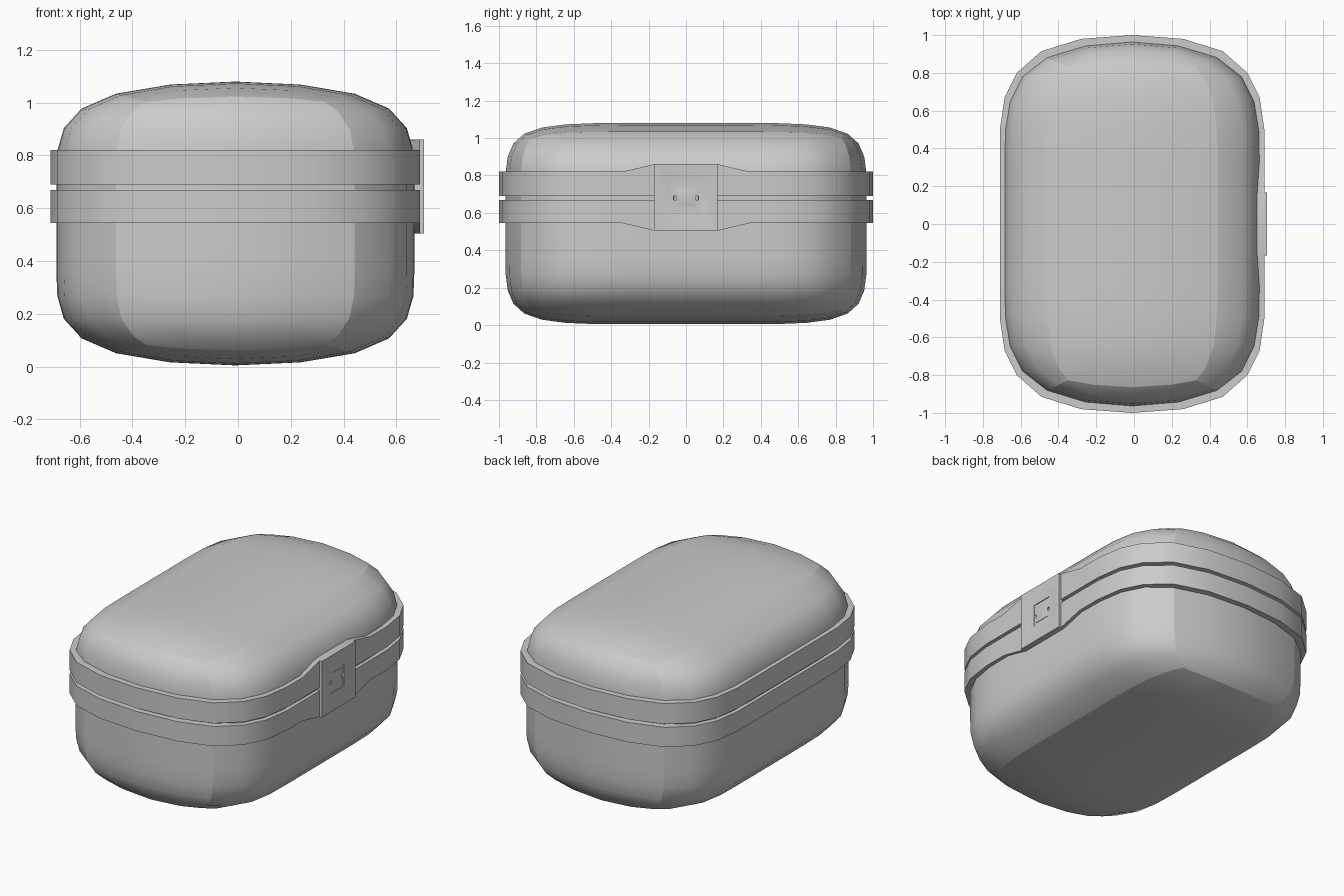
import bpy, bmesh
from mathutils import Vector

if "Cube" in bpy.data.objects:
    bpy.data.objects.remove(bpy.data.objects["Cube"])

CX = -0.01      # the case sits slightly left to leave room for the latch
SEAM = 0.68


def add_object(name, bm, angle=0.6):
    bmesh.ops.recalc_face_normals(bm, faces=bm.faces)
    mesh = bpy.data.meshes.new(name)
    bm.to_mesh(mesh)
    bm.free()
    obj = bpy.data.objects.new(name, mesh)
    bpy.context.collection.objects.link(obj)
    bpy.ops.object.select_all(action='DESELECT')
    obj.select_set(True)
    bpy.context.view_layer.objects.active = obj
    bpy.ops.object.shade_smooth_by_angle(angle=angle)
    return obj


# Rounded shell: a box cage with even loops in y and z, subdivided, cut at the seam
def shell(name, keep_top):
    hx, hy, hz, cz = 0.678, 0.993, 0.553, 0.5425
    bm = bmesh.new()
    bmesh.ops.create_cube(bm, size=2)
    for axis in (1, 2):
        edges = [e for e in bm.edges
                 if abs(e.verts[0].co[axis] - e.verts[1].co[axis]) > 1.5]
        bmesh.ops.subdivide_edges(bm, edges=edges, cuts=2, use_grid_fill=True)
    for v in bm.verts:
        v.co = Vector((CX + v.co.x * hx, v.co.y * hy, cz + v.co.z * hz))
    obj = add_object(name, bm)
    mod = obj.modifiers.new("round", 'SUBSURF')
    mod.levels = mod.render_levels = 2
    bpy.ops.object.modifier_apply(modifier=mod.name)
    bm = bmesh.new()
    bm.from_mesh(obj.data)
    bmesh.ops.bisect_plane(bm, geom=bm.verts[:] + bm.edges[:] + bm.faces[:],
                           plane_co=(0, 0, SEAM), plane_no=(0, 0, 1),
                           clear_inner=keep_top, clear_outer=not keep_top)
    bm.to_mesh(obj.data)
    bm.free()
    bpy.ops.object.shade_smooth_by_angle(angle=0.8)


shell("lower_body", False)
shell("lid", True)

# Plan outline of the rim bands, mirrored from one quarter
quarter = [(0.27, 0.98), (0.48, 0.915), (0.61, 0.80), (0.675, 0.67),
           (0.70, 0.50), (0.70, 0.34), (0.70, 0.17)]
right = [(0, 1)] + quarter + [(x, -y) for x, y in reversed(quarter)]
outline = right + [(-x, -y) for x, y in right]


# Rim band: closed ring that widens away from the seam behind the latch
def band(name, z_seam, z_far):
    bm = bmesh.new()
    flare = 0.04 if z_far > z_seam else -0.04
    rings = []
    for x, y in outline:
        far = z_far + (flare if x > 0.6 and abs(y) < 0.2 else 0)
        rings.append([bm.verts.new((CX + x * s, y * s, z)) for s, z in
                      ((1, z_seam), (1, far), (0.93, far), (0.93, z_seam))])
    for a, b in zip(rings, rings[1:] + rings[:1]):
        for i in range(4):
            j = (i + 1) % 4
            bm.faces.new((a[i], a[j], b[j], b[i]))
    add_object(name, bm, 0.5)


band("lower_band", 0.67, 0.545)
band("upper_band", 0.69, 0.82)


# Latch plate: nested rectangles stepping in x, given as (x, y half, z low, z high)
def stepped_plate(name, steps):
    bm = bmesh.new()
    loops = [[bm.verts.new((x, y, z)) for y, z in
              ((-w, z0), (w, z0), (w, z1), (-w, z1))] for x, w, z0, z1 in steps]
    for a, b in zip(loops, loops[1:]):
        for i in range(4):
            j = (i + 1) % 4
            bm.faces.new((a[i], a[j], b[j], b[i]))
    bm.faces.new(loops[0])
    bm.faces.new(loops[-1])
    add_object(name, bm, 0.5)


stepped_plate("latch_plate", [
    (0.655, 0.168, 0.505, 0.86), (0.705, 0.168, 0.505, 0.86),
    (0.705, 0.150, 0.525, 0.84), (0.694, 0.105, 0.58, 0.785),
    (0.694, 0.068, 0.612, 0.753), (0.680, 0.064, 0.616, 0.749)])
stepped_plate("latch_button", [
    (0.670, 0.050, 0.632, 0.735), (0.692, 0.050, 0.632, 0.735),
    (0.697, 0.028, 0.655, 0.712)])
